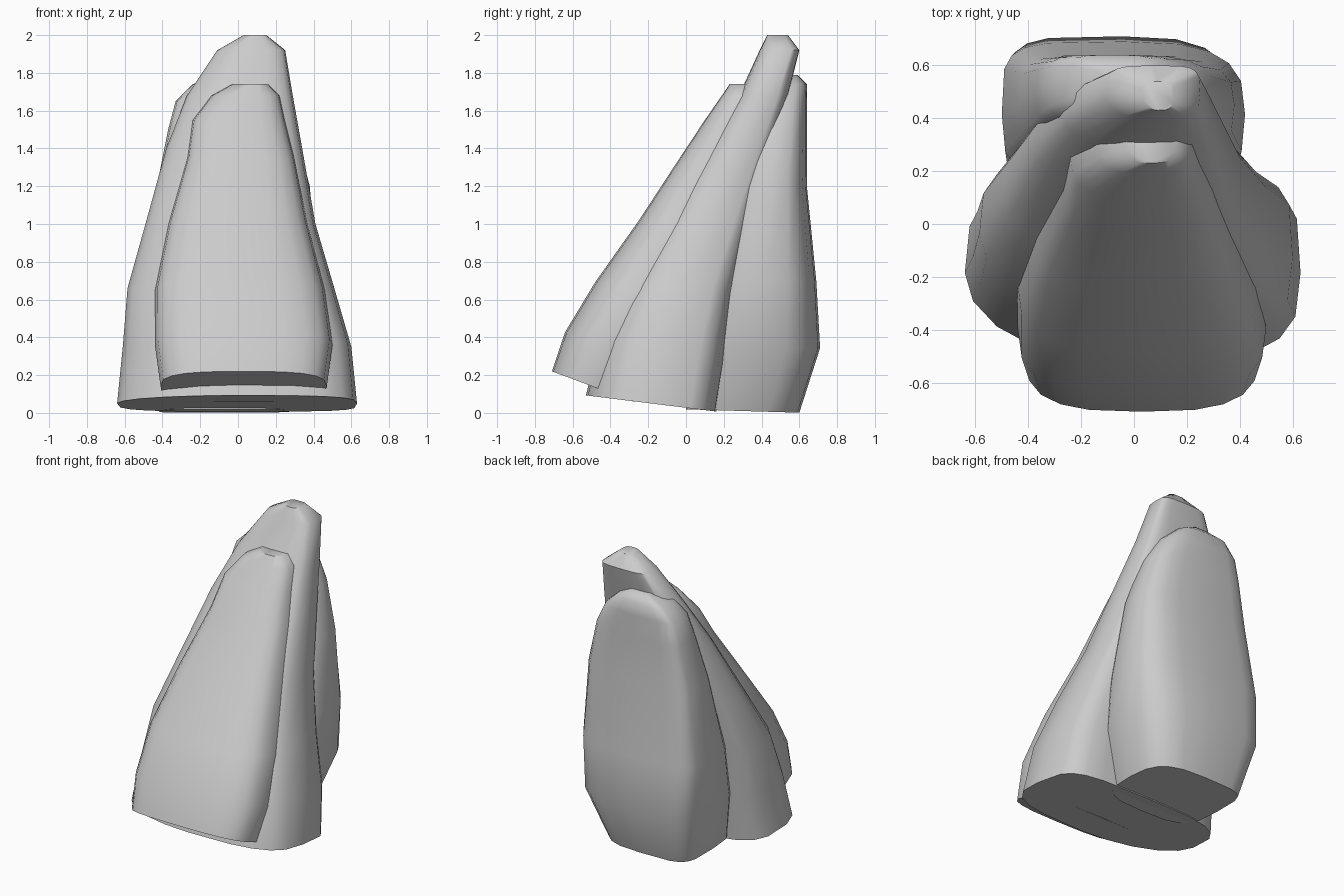
import bpy, bmesh
from math import cos, sin, pi, copysign, radians

if "Cube" in bpy.data.objects:
    bpy.data.objects.remove(bpy.data.objects["Cube"])

SIDES = 20


def shard(name, sections, powers, slope):
    """Loft rounded-box rings (z, x0, x1, y_front, y_back).
    powers = squareness of back-right, back-left, front-left, front-right corners;
    slope tilts the base."""
    bm = bmesh.new()
    rings = []
    top = sections[-1][0]
    for z, x0, x1, y0, y1 in sections:
        cx, cy, rx, ry = (x0 + x1) / 2, (y0 + y1) / 2, (x1 - x0) / 2, (y1 - y0) / 2
        tilt = slope * max(0, 1 - z / top) ** 2
        ring = []
        for i in range(SIDES):
            a = 2 * pi * i / SIDES
            power = powers[i * 4 // SIDES]
            u = copysign(abs(cos(a)) ** (2 / power), cos(a)) if abs(cos(a)) > 1e-6 else 0
            v = copysign(abs(sin(a)) ** (2 / power), sin(a)) if abs(sin(a)) > 1e-6 else 0
            ring.append(bm.verts.new((cx + rx * u, cy + ry * v, max(0, z + tilt * ry * v))))
        rings.append(ring)
    for lo, hi in zip(rings, rings[1:]):
        for i in range(SIDES):
            j = (i + 1) % SIDES
            bm.faces.new((lo[i], lo[j], hi[j], hi[i]))
    bm.faces.new(rings[0][::-1])
    bm.faces.new(rings[-1])
    bmesh.ops.recalc_face_normals(bm, faces=bm.faces)
    mesh = bpy.data.meshes.new(name)
    bm.to_mesh(mesh)
    bm.free()
    ob = bpy.data.objects.new(name, mesh)
    bpy.context.collection.objects.link(ob)
    bpy.ops.object.select_all(action='DESELECT')
    ob.select_set(True)
    bpy.context.view_layer.objects.active = ob
    bpy.ops.object.shade_smooth_by_angle(angle=radians(50))
    return ob


# Front leaning slab
shard("front_rock_slab", [
    (0.14, -0.41, 0.47, -0.71, -0.28),
    (0.36, -0.44, 0.50, -0.64, -0.15),
    (0.65, -0.44, 0.46, -0.48, 0.02),
    (1.00, -0.37, 0.37, -0.25, 0.20),
    (1.35, -0.27, 0.30, -0.03, 0.35),
    (1.55, -0.24, 0.25, 0.10, 0.42),
    (1.68, -0.14, 0.22, 0.19, 0.42),
    (1.74, -0.03, 0.16, 0.23, 0.40)], (3.5, 3.5, 3, 3), -0.44)

# Tallest middle slab, pinched at its front left and square at the back
shard("middle_rock_slab", [
    (0.05, -0.64, 0.63, -0.53, 0.16),
    (0.35, -0.61, 0.60, -0.46, 0.21),
    (0.66, -0.585, 0.51, -0.33, 0.26),
    (1.00, -0.49, 0.41, -0.13, 0.35),
    (1.40, -0.38, 0.34, 0.11, 0.46),
    (1.68, -0.27, 0.29, 0.28, 0.54),
    (1.92, -0.11, 0.25, 0.39, 0.60),
    (2.00, 0.03, 0.15, 0.43, 0.54)], (4.5, 3.5, 2, 3.2), -0.13)

# Upright back slab, squarest at its back left
shard("back_rock_slab", [
    (0.01, -0.42, 0.28, 0.00, 0.60),
    (0.35, -0.49, 0.40, 0.05, 0.71),
    (0.70, -0.50, 0.42, 0.14, 0.69),
    (1.20, -0.43, 0.38, 0.26, 0.64),
    (1.50, -0.37, 0.30, 0.34, 0.64),
    (1.65, -0.33, 0.22, 0.38, 0.64),
    (1.74, -0.24, 0.12, 0.42, 0.64),
    (1.79, -0.12, 0.02, 0.50, 0.59)], (3, 5, 3.5, 3.5), -0.03)
